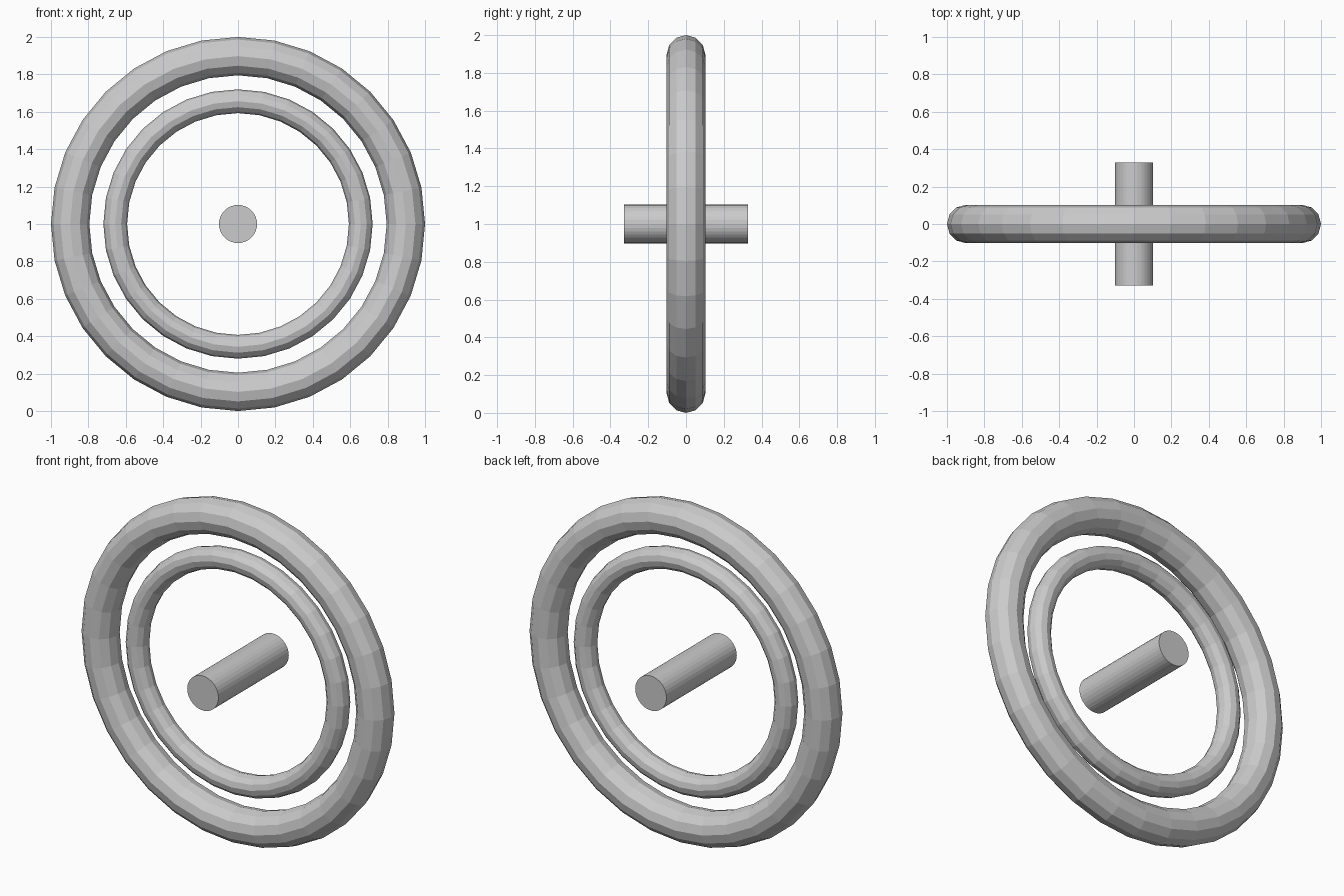
import bpy
from math import pi

if "Cube" in bpy.data.objects:
    bpy.data.objects.remove(bpy.data.objects["Cube"], do_unlink=True)

CENTRE = (0, 0, 1)
UPRIGHT = (pi / 2, 0, 0)


def ring(name, outer, inner):
    """Upright faceted torus given by its outer and inner radius."""
    bpy.ops.mesh.primitive_torus_add(
        major_radius=(outer + inner) / 2, minor_radius=(outer - inner) / 2,
        major_segments=32, minor_segments=12,
        location=CENTRE, rotation=UPRIGHT)
    bpy.context.object.name = name


# Two concentric rings
ring("outer_ring", 1.0, 0.795)
ring("inner_ring", 0.72, 0.593)

# Axle running front to back through the centre
bpy.ops.mesh.primitive_cylinder_add(
    vertices=32, radius=0.102, depth=0.656, location=CENTRE, rotation=UPRIGHT)
bpy.context.object.name = "axle"
